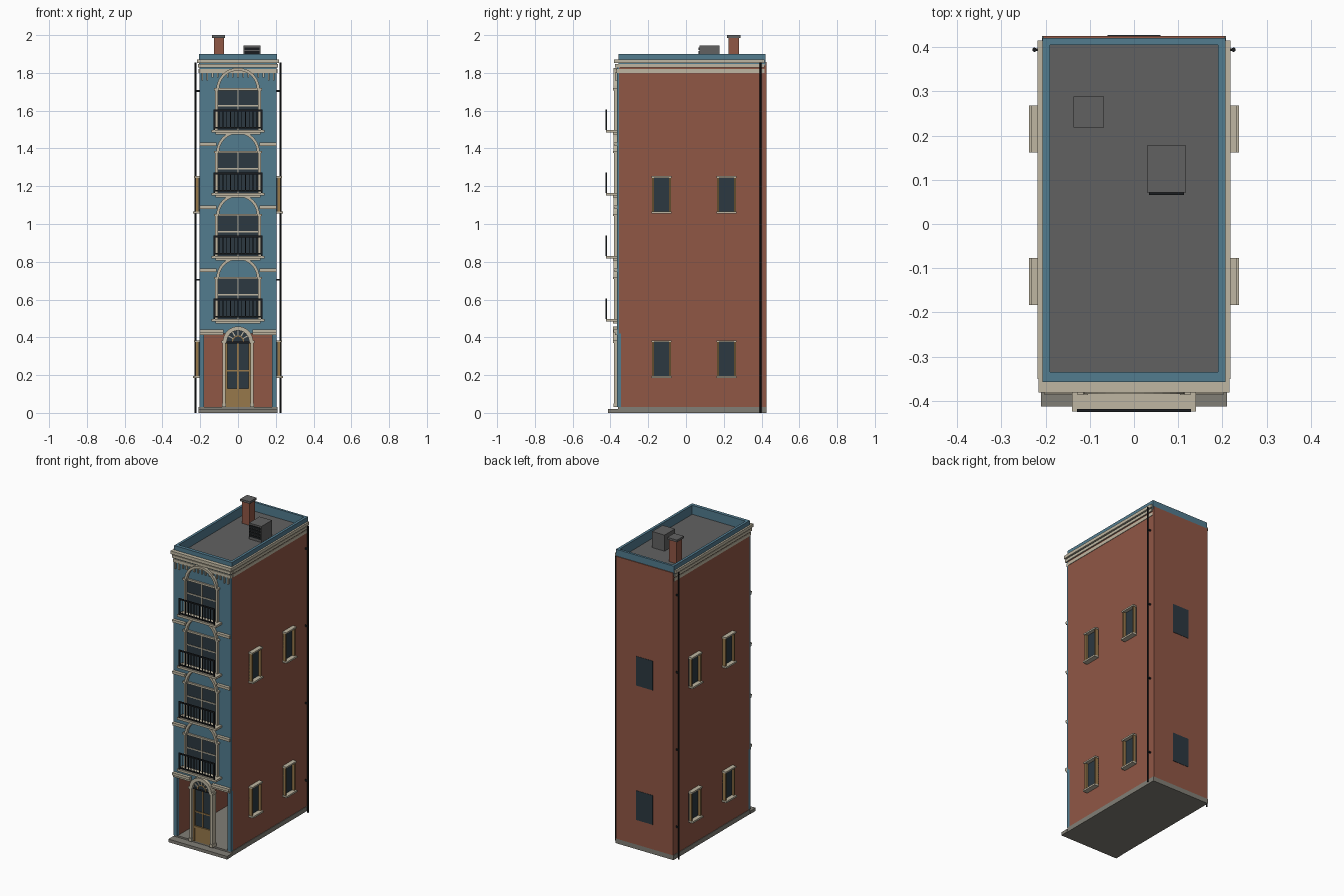
import bpy, bmesh, math
from mathutils import Matrix, Vector

cube = bpy.data.objects.get("Cube")
if cube:
    bpy.data.objects.remove(cube, do_unlink=True)


def material(name, r, g, b):
    m = bpy.data.materials.new(name)
    m.use_nodes = True
    m.diffuse_color = (r, g, b, 1)
    bsdf = m.node_tree.nodes["Principled BSDF"]
    bsdf.inputs["Base Color"].default_value = (r, g, b, 1)
    bsdf.inputs["Roughness"].default_value = 0.8
    return m


BRICK = material("brick", 0.28, 0.095, 0.06)
BLUE = material("blue_paint", 0.085, 0.2, 0.275)
CREAM = material("cream_stone", 0.52, 0.47, 0.36)
TAN = material("tan_wood", 0.31, 0.19, 0.07)
GLASS = material("dark_glass", 0.025, 0.04, 0.052)
IRON = material("black_iron", 0.01, 0.012, 0.014)
ROOF = material("roof_grey", 0.12, 0.12, 0.12)
STONE = material("plinth_grey", 0.22, 0.21, 0.18)


def finish(name, mat, bm):
    bmesh.ops.recalc_face_normals(bm, faces=bm.faces)
    mesh = bpy.data.meshes.new(name)
    bm.to_mesh(mesh)
    bm.free()
    mesh.materials.append(mat)
    ob = bpy.data.objects.new(name, mesh)
    bpy.context.scene.collection.objects.link(ob)
    return ob


def boxes(name, mat, *bounds):
    """One object from boxes given as x0, x1, y0, y1, z0, z1."""
    bm = bmesh.new()
    for x0, x1, y0, y1, z0, z1 in bounds:
        mid = Vector((x0 + x1, y0 + y1, z0 + z1)) / 2
        size = (abs(x1 - x0), abs(y1 - y0), abs(z1 - z0))
        bmesh.ops.create_cube(bm, size=1, matrix=Matrix.Translation(mid) @ Matrix.Diagonal((*size, 1)))
    return finish(name, mat, bm)


def pair(x0, x1, *rest):
    """A box and its mirror image across x."""
    return [(x0, x1, *rest), (-x1, -x0, *rest)]


def arch(name, mat, r0, r1, y0, y1, z, n=16):
    """Half ring standing on height z."""
    bm = bmesh.new()
    rings = []
    for i in range(n + 1):
        c, s = math.cos(math.pi * i / n), math.sin(math.pi * i / n)
        rings.append([bm.verts.new((r * c, y, z + r * s))
                      for r, y in ((r0, y0), (r1, y0), (r1, y1), (r0, y1))])
    for a, b in zip(rings, rings[1:]):
        for k in range(4):
            j = (k + 1) % 4
            bm.faces.new((a[k], a[j], b[j], b[k]))
    bm.faces.new(rings[0])
    bm.faces.new(rings[-1])
    return finish(name, mat, bm)


W, FRONT, BACK = 0.205, -0.36, 0.425
GROUND = 0.42

# Base and open ground floor
boxes("plinth", STONE, (-0.208, 0.208, FRONT, BACK, 0, 0.03))
boxes("front_step", STONE, (-0.21, 0.21, -0.412, FRONT, 0, 0.02))
boxes("ground_walls", BRICK, *pair(0.18, W, -0.345, BACK, 0.03, GROUND),
      (-W, W, 0.4, BACK, 0.03, GROUND))
boxes("corner_pilasters", BLUE, *pair(0.18, W, -0.365, -0.345, 0.03, GROUND))

# Upper storeys, facade and roof
boxes("upper_walls", BRICK, (-W, W, -0.355, BACK, GROUND, 1.838), (-W, W, 0.41, BACK, 1.8, 1.857))
boxes("facade", BLUE, (-W, W, -0.365, -0.355, GROUND, 1.84))
boxes("roof", ROOF, (-0.2, 0.2, -0.35, 0.41, 1.83, 1.842))
boxes("parapet", BLUE, *pair(0.19, 0.207, -0.357, 0.42, 1.84, 1.9),
      (-0.19, 0.19, -0.357, -0.335, 1.84, 1.9), (-0.19, 0.19, 0.405, 0.42, 1.857, 1.9),
      (-0.19, 0.19, 0.405, 0.41, 1.84, 1.9))

# Stepped cornice along the front and both sides
for i, (z0, z1) in enumerate(((1.8, 1.82), (1.828, 1.846), (1.852, 1.872))):
    out = 0.005 * i
    boxes(f"cornice_{i + 1}", CREAM,
          *pair(0.2, 0.208 + out, -0.35, 0.415, z0, z1),
          (-0.206 - out, 0.206 + out, -0.371 - out, -0.35, z0, z1))
dentils = []
for i in range(15):
    x = -0.189 + 0.027 * i
    drop = 0.04 if i % 14 in (0, 1, 13) else 0.025
    dentils.append((x - 0.004, x + 0.004, -0.375, -0.36, 1.8 - drop, 1.802))
boxes("cornice_brackets", CREAM, *dentils)

# Band above the ground floor
boxes("ground_band", CREAM, *pair(0.078, 0.203, -0.376, -0.36, 0.412, 0.425),
      *pair(0.078, 0.203, -0.385, -0.36, 0.425, 0.442))

# Entrance door with arched surround
boxes("door_panel", TAN, (-0.065, 0.065, -0.363, -0.345, 0.03, 0.13))
boxes("door_glass", GLASS, (-0.062, 0.062, -0.358, -0.35, 0.13, 0.38))
boxes("door_frame", TAN, *pair(0.055, 0.067, -0.367, -0.345, 0.03, 0.38),
      (-0.004, 0.004, -0.363, -0.345, 0.13, 0.37), (-0.06, 0.06, -0.363, -0.345, 0.218, 0.226),
      (-0.06, 0.06, -0.367, -0.345, 0.118, 0.13))
boxes("door_transom", IRON, (-0.067, 0.067, -0.37, -0.345, 0.368, 0.38))
boxes("door_pilasters", CREAM, *pair(0.066, 0.083, -0.38, -0.345, 0.03, 0.375),
      *pair(0.062, 0.088, -0.386, -0.345, 0.37, 0.382), *pair(0.064, 0.086, -0.384, -0.345, 0.03, 0.05))
arch("door_arch", CREAM, 0.058, 0.08, -0.386, -0.345, 0.378)
arch("fanlight_glass", GLASS, 0.002, 0.06, -0.369, -0.345, 0.378)
arch("fanlight_ring", TAN, 0.026, 0.032, -0.374, -0.36, 0.378)
bm = bmesh.new()
for i in range(1, 6):
    turn = Matrix.Translation((0, -0.37, 0.378)) @ Matrix.Rotation(math.pi * i / 6, 4, "Y")
    bmesh.ops.create_cube(bm, size=1, matrix=turn @ Matrix.Translation((-0.045, 0, 0))
                          @ Matrix.Diagonal((0.03, 0.008, 0.006, 1)))
finish("fanlight_bars", CREAM, bm)

# Four storeys of arched windows with balconies
for floor in range(4):
    z = 0.49 + floor / 3
    top = z + 0.222
    n = floor + 1
    boxes(f"window_glass_{n}", GLASS, (-0.11, 0.11, -0.368, -0.36, z, top))
    boxes(f"window_bars_{n}", CREAM, (-0.003, 0.003, -0.372, -0.36, z, top),
          (-0.11, 0.11, -0.372, -0.36, z + 0.132, z + 0.139))
    boxes(f"window_surround_{n}", CREAM, *pair(0.107, 0.121, -0.382, -0.36, z, top),
          *pair(0.104, 0.128, -0.386, -0.36, top - 0.004, top + 0.008),
          (-0.11, 0.11, -0.376, -0.36, top - 0.004, top + 0.008))
    arch(f"window_arch_{n}", CREAM, 0.1, 0.115, -0.384, -0.36, top)
    boxes(f"balcony_{n}", CREAM, (-0.14, 0.14, -0.424, -0.36, z - 0.006, z + 0.008),
          (-0.12, 0.12, -0.386, -0.36, z - 0.016, z - 0.006))
    bars = [(x - 0.002, x + 0.002, -0.424, -0.42, z + 0.018, z + 0.112)
            for x in (-0.12 + 0.02 * i for i in range(13))]
    boxes(f"railing_{n}", IRON, *bars, *pair(0.122, 0.129, -0.425, -0.418, z + 0.008, z + 0.115),
          (-0.128, 0.128, -0.425, -0.418, z + 0.106, z + 0.115),
          (-0.128, 0.128, -0.425, -0.418, z + 0.015, z + 0.023))
    if floor < 3:
        boxes(f"floor_band_{n}", CREAM, *pair(0.114, 0.203, -0.384, -0.36, z + 0.265, z + 0.275),
              *pair(0.114, 0.203, -0.378, -0.36, z + 0.255, z + 0.265))

# Side and back windows on two levels
for level, z in (("lower", 0.19), ("upper", 1.06)):
    top = z + 0.19
    for place, y in (("front", -0.13), ("rear", 0.215)):
        a, b = y - 0.05, y + 0.05
        name = f"{level}_{place}"
        boxes(f"side_glass_{name}", GLASS, *pair(0.2, 0.209, a, b, z, top))
        boxes(f"side_jambs_{name}", TAN, *pair(0.2, 0.226, a, a + 0.01, z, top),
              *pair(0.2, 0.226, b - 0.01, b, z, top))
        boxes(f"side_sills_{name}", CREAM, *pair(0.2, 0.237, a - 0.003, b + 0.003, z - 0.005, z + 0.006),
              *pair(0.2, 0.232, a - 0.003, b + 0.003, top - 0.006, top + 0.004))
    boxes(f"back_glass_{level}", GLASS, (-0.06, 0.06, 0.42, 0.427, z, top))

# Drainpipes
for side, s in (("left", 1), ("right", -1)):
    bm = bmesh.new()
    bmesh.ops.create_cone(bm, cap_ends=True, segments=10, radius1=0.005, radius2=0.005, depth=1.855,
                          matrix=Matrix.Translation((s * 0.225, 0.394, 0.9275)))
    finish(f"drainpipe_{side}", IRON, bm)
    boxes(f"pipe_clips_{side}", IRON, *[(s * 0.203, s * 0.225, 0.391, 0.397, z, z + 0.01)
                                        for z in (0.2, 0.7, 1.2, 1.7)])

# Chimney and rooftop unit
boxes("chimney", BRICK, (-0.128, -0.075, 0.226, 0.28, 1.84, 1.988))
boxes("chimney_cap", ROOF, (-0.137, -0.068, 0.218, 0.288, 1.986, 2.0))
boxes("roof_unit", ROOF, (0.029, 0.118, 0.071, 0.178, 1.84, 1.946))
boxes("roof_unit_vent", IRON, *[(0.034, 0.113, 0.066, 0.072, z, z + 0.015)
                                for z in (1.86, 1.88, 1.9, 1.92)])
